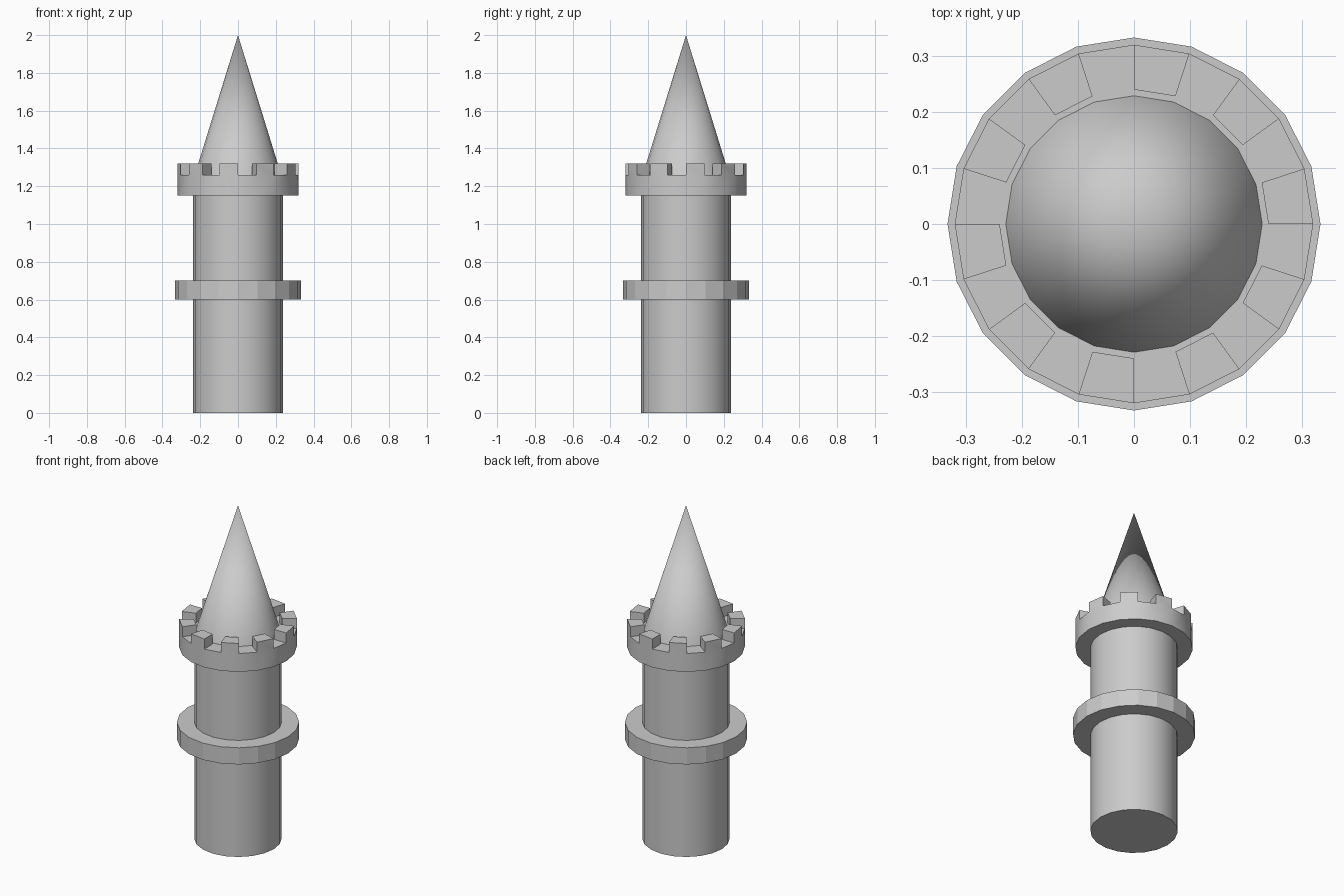
import bpy, bmesh
from math import cos, sin, pi, radians

if "Cube" in bpy.data.objects:
    bpy.data.objects.remove(bpy.data.objects["Cube"])

N = 20  # sides of every round part


def lathe(profile, closed=False):
    """Spin (radius, z) points around z; radius 0 is a tip. Returns bmesh and face bands."""
    bm = bmesh.new()
    rings = []
    for r, z in profile:
        if r == 0:
            rings.append([bm.verts.new((0, 0, z))] * N)
        else:
            rings.append([bm.verts.new((r * cos(2 * pi * i / N), r * sin(2 * pi * i / N), z))
                          for i in range(N)])
    pairs = list(zip(rings, rings[1:]))
    if closed:
        pairs.append((rings[-1], rings[0]))
    bands = []
    for a, b in pairs:
        band = []
        for i in range(N):
            j = (i + 1) % N
            quad = list(dict.fromkeys((a[i], a[j], b[j], b[i])))
            band.append(bm.faces.new(quad))
        bands.append(band)
    if not closed:
        for ring in (rings[0], rings[-1]):
            if ring[0] is not ring[1]:
                bm.faces.new(ring)
    return bm, bands


def finish(bm, name, smooth=True):
    bmesh.ops.recalc_face_normals(bm, faces=bm.faces[:])
    me = bpy.data.meshes.new(name)
    bm.to_mesh(me)
    bm.free()
    ob = bpy.data.objects.new(name, me)
    bpy.context.collection.objects.link(ob)
    if smooth:
        bpy.ops.object.select_all(action='DESELECT')
        ob.select_set(True)
        bpy.context.view_layer.objects.active = ob
        bpy.ops.object.shade_smooth_by_angle(angle=radians(30))
    return ob


# Tower shaft
bm, _ = lathe([(0.238, 0), (0.238, 1.15)])
finish(bm, "tower_shaft")

# Faceted collar around the shaft
bm, _ = lathe([(0.238, 0.6), (0.333, 0.6), (0.333, 0.7), (0.238, 0.7)], closed=True)
finish(bm, "collar_ring", smooth=False)

# Parapet with every second rim segment raised as a merlon
bm, bands = lathe([(0.32, 1.15), (0.32, 1.26), (0.24, 1.26)])
bmesh.ops.recalc_face_normals(bm, faces=bm.faces[:])
raised = bmesh.ops.extrude_discrete_faces(bm, faces=bands[1][::2])["faces"]
for f in raised:
    bmesh.ops.translate(bm, verts=f.verts[:], vec=(0, 0, 0.06))
finish(bm, "parapet")

# Pointed roof
bm, _ = lathe([(0.229, 1.26), (0, 2.0)])
finish(bm, "spire_roof")
